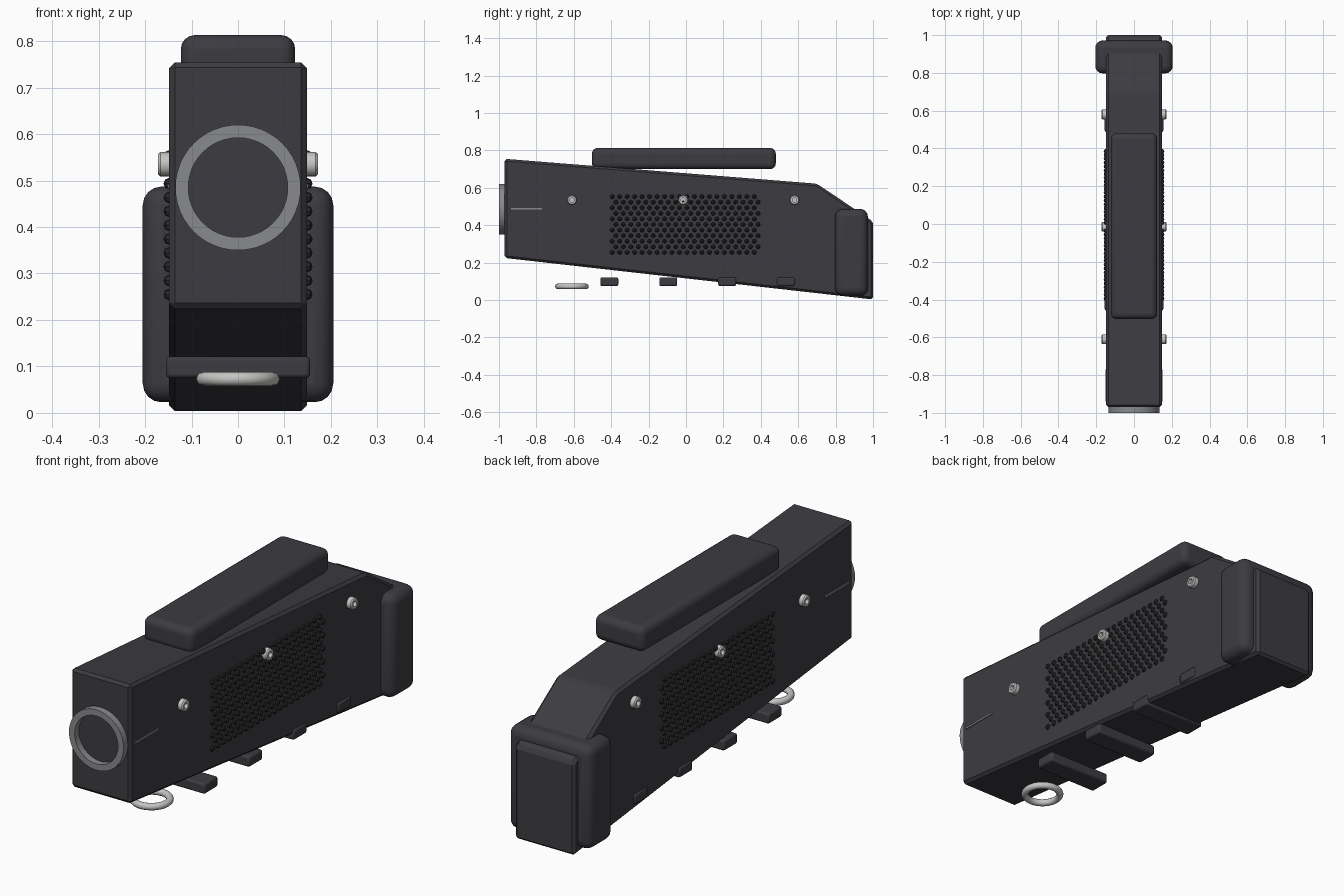
import bpy, bmesh, math
from mathutils import Matrix, Vector

if "Cube" in bpy.data.objects:
    bpy.data.objects.remove(bpy.data.objects["Cube"])


def material(name, r, g, b):
    m = bpy.data.materials.new(name)
    m.diffuse_color = (r, g, b, 1)
    m.use_nodes = True
    m.node_tree.nodes["Principled BSDF"].inputs["Base Color"].default_value = m.diffuse_color
    return m


CHARCOAL = material("charcoal", 0.046, 0.044, 0.052)
BLACK = material("black", 0.022, 0.022, 0.024)
GREY = material("grey metal", 0.25, 0.255, 0.265)
SILVER = material("silver metal", 0.56, 0.56, 0.55)


def finish(name, bm, mat, smooth=True, bevel=0, segments=1):
    bmesh.ops.recalc_face_normals(bm, faces=bm.faces)
    me = bpy.data.meshes.new(name)
    bm.to_mesh(me)
    bm.free()
    me.materials.append(mat)
    ob = bpy.data.objects.new(name, me)
    bpy.context.collection.objects.link(ob)
    if bevel:
        mod = ob.modifiers.new("bevel", 'BEVEL')
        mod.width, mod.segments = bevel, segments
        mod.limit_method = 'ANGLE'
        mod.angle_limit = math.radians(25)
    if smooth:
        bpy.ops.object.select_all(action='DESELECT')
        ob.select_set(True)
        bpy.context.view_layer.objects.active = ob
        bpy.ops.object.shade_smooth_by_angle(angle=math.radians(35))
    return ob


def box(name, lo, hi, mat, bevel, segments):
    lo, hi = Vector(lo), Vector(hi)
    bm = bmesh.new()
    bmesh.ops.create_cube(bm, size=1, matrix=Matrix.Translation((lo + hi) / 2)
                          @ Matrix.Diagonal((*(hi - lo), 1)))
    return finish(name, bm, mat, True, bevel, segments)


def lathe(name, profile, matrix, mat, sides, closed=False):
    """Spin (radius, height) points around local z."""
    bm = bmesh.new()
    pts = [bm.verts.new((r, 0, h)) for r, h in profile]
    edges = [bm.edges.new(p) for p in zip(pts, pts[1:])]
    if closed:
        edges.append(bm.edges.new((pts[-1], pts[0])))
    bmesh.ops.spin(bm, geom=pts + edges, cent=(0, 0, 0), axis=(0, 0, 1),
                   angle=math.tau, steps=sides, use_duplicate=False)
    bmesh.ops.remove_doubles(bm, verts=bm.verts, dist=1e-5)
    bm.transform(matrix)
    return finish(name, bm, mat)


# Tapered main housing: side outline pushed across the width
outline = [(-0.97, 0.225), (1.0, 0.003), (1.0, 0.42), (0.70, 0.622), (-0.97, 0.755)]
bm = bmesh.new()
face = bm.faces.new([bm.verts.new((-0.148, y, z)) for y, z in outline])
ext = bmesh.ops.extrude_face_region(bm, geom=[face])["geom"]
bmesh.ops.translate(bm, vec=(0.296, 0, 0),
                    verts=[v for v in ext if isinstance(v, bmesh.types.BMVert)])
finish("housing", bm, CHARCOAL, False, 0.012, 1)

# Rounded pads
box("rear_pad", (-0.205, 0.797, 0.023), (0.205, 0.972, 0.487), CHARCOAL, 0.04, 4)
box("top_pad", (-0.123, -0.503, 0.70), (0.123, 0.48, 0.813), CHARCOAL, 0.03, 4)

# Front ring
lathe("front_ring", [(0.107, -0.03), (0.135, -0.03), (0.135, 0.03), (0.107, 0.03)],
      Matrix.Translation((0, -0.97, 0.485)) @ Matrix.Rotation(math.pi / 2, 4, 'X'),
      GREY, 48, True)

# Loop underneath
loop = [(0.075 + 0.015 * math.cos(a * math.tau / 12), 0.015 * math.sin(a * math.tau / 12))
        for a in range(12)]
lathe("hanging_loop", loop, Matrix.Translation((0, -0.61, 0.073)), SILVER, 40, True)

# Cross bars below the housing
for y in (-0.41, -0.095, 0.22, 0.535):
    box("cross_bar", (-0.155, y - 0.048, 0.075), (0.155, y + 0.048, 0.121),
        CHARCOAL, 0.008, 2)

for side in (-1, 1):
    outward = Matrix.Rotation(side * math.pi / 2, 4, 'Y')
    # Socket-head bolts
    for y in (-0.61, -0.015, 0.58):
        lathe("bolt", [(0, -0.01), (0.026, -0.01), (0.026, 0.019), (0.022, 0.024),
                       (0.012, 0.024), (0.012, 0.008), (0, 0.008)],
              Matrix.Translation((side * 0.148, y, 0.535)) @ outward, SILVER, 20)
    # Thin strip near the front
    x = sorted((side * 0.14, side * 0.152))
    box("side_strip", (x[0], -0.94, 0.483), (x[1], -0.77, 0.493), GREY, 0.001, 1)
    # Staggered field of grip studs
    bm = bmesh.new()
    for row in range(11):
        for col in range(20):
            y = -0.395 + col * 0.04 + (row % 2) * 0.02
            if y < 0.39:
                bmesh.ops.create_uvsphere(
                    bm, u_segments=8, v_segments=4, radius=0.0125,
                    matrix=Matrix.Translation((side * 0.148, y, 0.255 + row * 0.0298)))
    finish("grip_studs", bm, BLACK, False)
